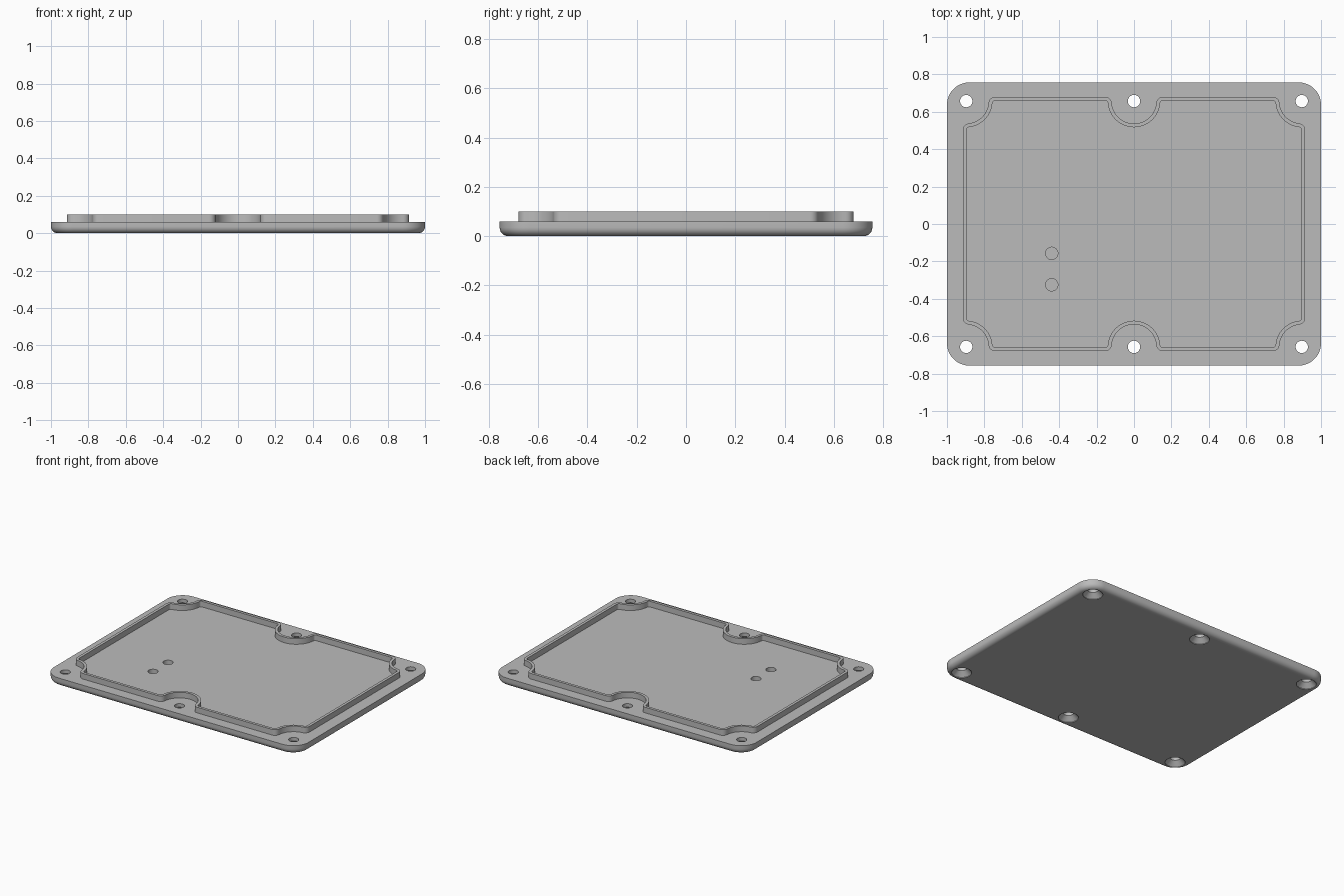
import bpy, bmesh
from math import pi, sqrt, atan2, cos, sin

cube = bpy.data.objects.get("Cube")
if cube:
    bpy.data.objects.remove(cube, do_unlink=True)

HALF_X, HALF_Y, TOP = 1.0, 0.757, 0.06     # base plate
LIP_X, LIP_Y, LIP_TOP = 0.915, 0.68, 0.1   # raised rim
HOLE_X, HOLE_Y, HOLE_R = 0.897, 0.657, 0.033
NOTCH, FILLET, WALL = 0.12, 0.035, 0.02

grey = bpy.data.materials.new("light grey plastic")
grey.use_nodes = True
colour = (0.5, 0.5, 0.5, 1)
grey.diffuse_color = colour
grey.node_tree.nodes["Principled BSDF"].inputs["Base Color"].default_value = colour


def arc(cx, cy, r, a, b, n):
    return [(cx + r * cos(a + (b - a) * i / n), cy + r * sin(a + (b - a) * i / n))
            for i in range(n + 1)]


def four_way(quarter):
    """Mirror a first-quadrant path into a closed counter-clockwise outline."""
    half = quarter + [(-x, y) for x, y in reversed(quarter) if x > 1e-5]
    return half + [(-x, -y) for x, y in half]


def plate_outline(inset):
    r = 0.12 - inset
    return four_way(arc(HALF_X - 0.12, HALF_Y - 0.12, r, 0, pi / 2, 12))


def lip_outline(inset):
    """Rectangle with rounded scallops around the screw holes."""
    f, r, reach = FILLET - inset, NOTCH + inset, NOTCH + FILLET
    side = (LIP_X - FILLET, HOLE_Y - sqrt(reach**2 - (LIP_X - FILLET - HOLE_X)**2))
    dx = sqrt(reach**2 - (LIP_Y - FILLET - HOLE_Y)**2)
    corner = (HOLE_X - dx, LIP_Y - FILLET)
    middle = (dx, LIP_Y - FILLET)
    to_side = atan2(HOLE_Y - side[1], HOLE_X - side[0])
    to_corner = atan2(HOLE_Y - corner[1], HOLE_X - corner[0])
    to_middle = atan2(HOLE_Y - middle[1], -middle[0])
    path = arc(*side, f, 0, to_side, 6)
    path += arc(HOLE_X, HOLE_Y, r, to_side - pi, to_corner - pi, 14)[1:-1]
    path += arc(*corner, f, to_corner, pi / 2, 6)
    path += arc(*middle, f, pi / 2, to_middle, 6)
    path += arc(0, HOLE_Y, r, to_middle - pi, -pi / 2, 12)[1:]
    path[-1] = (0, HOLE_Y - r)
    return four_way(path)


def loft(name, loops, closed=False):
    """Skin (outline, z) loops; cap the ends, or join last to first."""
    bm = bmesh.new()
    rings = [[bm.verts.new((x, y, z)) for x, y in pts] for pts, z in loops]
    pairs = list(zip(rings, rings[1:]))
    if closed:
        pairs.append((rings[-1], rings[0]))
    else:
        bm.faces.new(rings[0][::-1])
        bm.faces.new(rings[-1])
    for a, b in pairs:
        for i in range(len(a)):
            j = (i + 1) % len(a)
            bm.faces.new((a[i], a[j], b[j], b[i]))
    bmesh.ops.recalc_face_normals(bm, faces=bm.faces[:])
    mesh = bpy.data.meshes.new(name)
    bm.to_mesh(mesh)
    bm.free()
    mesh.materials.append(grey)
    obj = bpy.data.objects.new(name, mesh)
    bpy.context.collection.objects.link(obj)
    return obj


def select_only(obj):
    bpy.ops.object.select_all(action="DESELECT")
    obj.select_set(True)
    bpy.context.view_layer.objects.active = obj


def drill(target, x, y, profile):
    """Cut a round hole with a (radius, z) profile."""
    cutter = loft("hole_cutter", [(arc(x, y, r, 0, 2 * pi, 32)[:-1], z) for r, z in profile])
    cutter.hide_render = True
    select_only(target)
    mod = target.modifiers.new("hole", "BOOLEAN")
    mod.operation, mod.solver, mod.object = "DIFFERENCE", "EXACT", cutter
    bpy.ops.object.modifier_apply(modifier=mod.name)
    bpy.data.objects.remove(cutter, do_unlink=True)


# Base plate with rounded lower edge
R = 0.035
steps = [i * pi / 12 for i in range(7)]
base = loft("base_plate", [(plate_outline(R * (1 - sin(a))), R * (1 - cos(a))) for a in steps]
            + [(plate_outline(0), TOP)])

# Countersunk screw holes
for x in (-HOLE_X, 0, HOLE_X):
    for y in (-HOLE_Y, HOLE_Y):
        drill(base, x, y, [(0.065, -0.01), (0.065, 0.004), (HOLE_R, 0.035), (HOLE_R, 0.1)])

# Blind indicator holes in the inner floor
for y in (-0.157, -0.325):
    drill(base, -0.44, y, [(HOLE_R, 0.02), (HOLE_R, 0.1)])

# Raised scalloped rim
outer, inner = lip_outline(0), lip_outline(WALL)
rim = loft("raised_rim", [(outer, TOP), (outer, LIP_TOP), (inner, LIP_TOP), (inner, TOP)], True)

for obj in (base, rim):
    select_only(obj)
    bpy.ops.object.shade_smooth_by_angle(angle=pi / 6)
